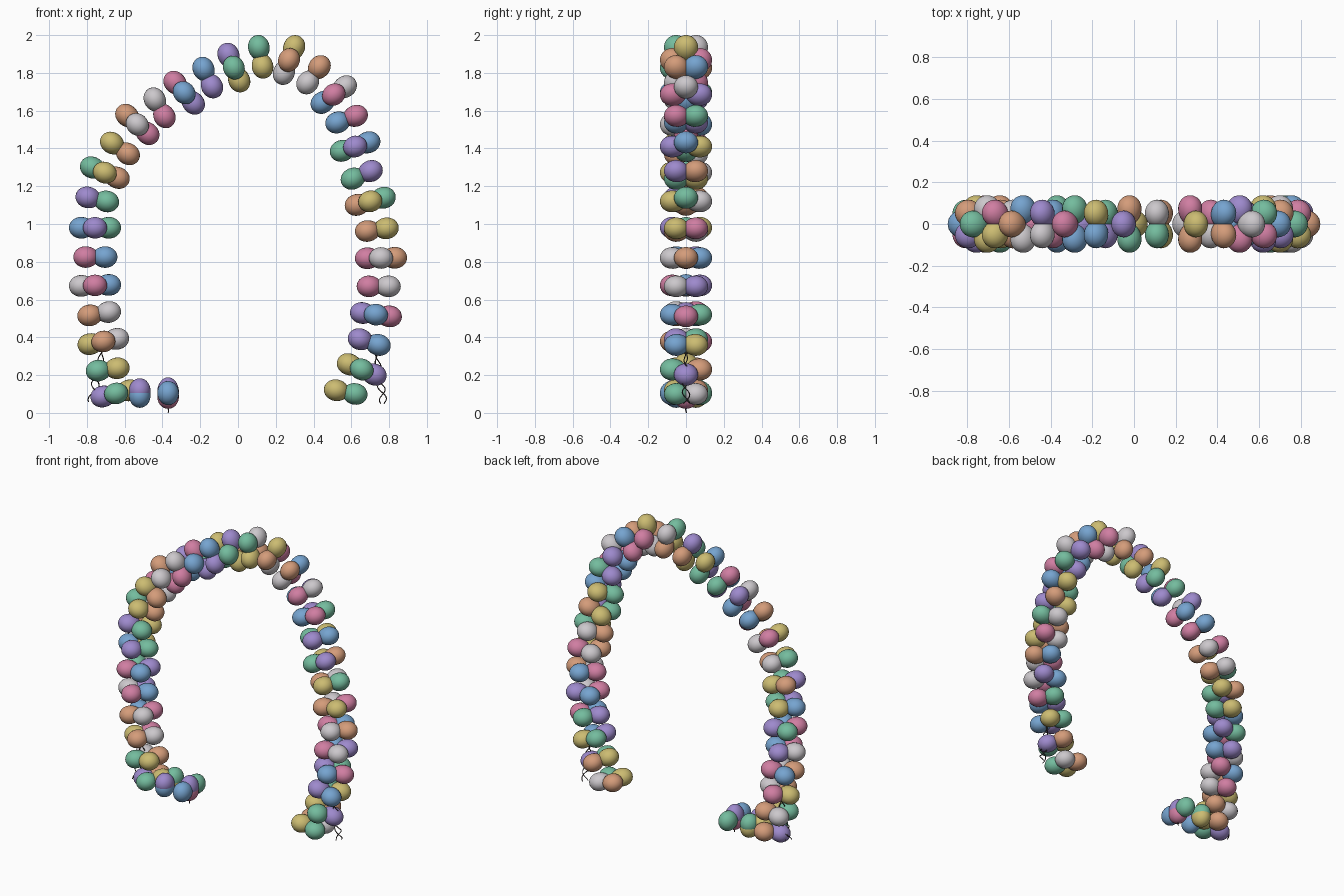
import bpy, bmesh, math
from mathutils import Vector, Matrix

if "Cube" in bpy.data.objects:
    bpy.data.objects.remove(bpy.data.objects["Cube"])


def linear(rgb):
    return [((c / 255 + 0.055) / 1.055) ** 2.4 for c in rgb] + [1]


def material(name, rgb):
    mat = bpy.data.materials.new(name)
    mat.diffuse_color = linear(rgb)
    mat.use_nodes = True
    mat.node_tree.nodes["Principled BSDF"].inputs["Base Color"].default_value = mat.diffuse_color
    return mat


# Balloon colours in the order they spiral round the arch
COLOURS = [("purple", (158, 138, 205)), ("blue", (118, 164, 208)),
           ("pink", (208, 126, 162)), ("white", (204, 200, 204)),
           ("orange", (212, 156, 122)), ("yellow", (204, 188, 114)),
           ("green", (116, 188, 158))]


def balloon_mesh(name, rgb):
    """Egg-shaped balloon: long axis +z away from the knot, x lateral, y along the arch."""
    bm = bmesh.new()
    bmesh.ops.create_uvsphere(bm, u_segments=24, v_segments=16, radius=1)
    for v in bm.verts:
        taper = 1 + 0.07 * v.co.z
        v.co = Vector((v.co.x * 0.064 * taper, v.co.y * 0.057 * taper, v.co.z * 0.07))
    for f in bm.faces:
        f.smooth = True
    mesh = bpy.data.meshes.new(name + "_balloon")
    bm.to_mesh(mesh)
    bm.free()
    mesh.materials.append(material(name, rgb))
    return mesh


balloons = [balloon_mesh(*c) for c in COLOURS]

# Clusters along the arch: x, z, outward direction in degrees
CLUSTERS = [
    (.57, .11, -11), (.655, .23, -22), (.695, .375, -17), (.73, .52, -7),
    (.745, .67, 0), (.757, .82, 1), (.735, .97, 8), (.70, 1.12, 15),
    (.655, 1.26, 23), (.62, 1.41, 18), (.575, 1.555, 20), (.507, 1.685, 35),
    (.40, 1.79, 53), (.27, 1.868, 68), (.12, 1.885, 101), (-.022, 1.828, 113),
    (-.16, 1.775, 116), (-.285, 1.695, 132), (-.415, 1.615, 120), (-.533, 1.527, 139),
    (-.625, 1.40, 146), (-.705, 1.272, 158), (-.745, 1.13, 168), (-.757, .98, 180),
    (-.755, .825, 180), (-.757, .675, 182), (-.735, .525, 190), (-.713, .378, 191),
    (-.69, .23, 187), (-.645, .103, 193), (-.52, .105, 270), (-.37, .105, 270)]

# Four balloons per cluster, each cluster turned 45 degrees from the last
side = Vector((0, 1, 0))
for i, (x, z, deg) in enumerate(CLUSTERS):
    out = Vector((math.cos(math.radians(deg)), 0, math.sin(math.radians(deg))))
    along = side.cross(out)
    squash = 0.2 if i >= 30 else 1      # the end lying on the floor is flattened
    for j in range(4):
        a = math.radians(45 + 90 * j + 45 * (i % 2))
        radial = out * math.cos(a) + side * math.sin(a)
        lateral = along.cross(radial)
        offset = (out * math.cos(a) * squash + side * math.sin(a)) * 0.068
        if squash < 1 and abs(radial.y) < 0.1:
            radial, lateral = out, along.cross(out)
        ob = bpy.data.objects.new("balloon", balloons[(i + 3 + j) % 7])
        rot = Matrix((lateral, along, radial)).transposed().to_4x4()
        ob.matrix_world = Matrix.Translation(Vector((x, 0, z)) + offset) @ rot
        bpy.context.collection.objects.link(ob)

# Loose curling cord ends at both feet
cord_mat = material("dark cord", (60, 52, 52))


def cord(top, bottom, phase, swing):
    curve = bpy.data.curves.new("cord_end", "CURVE")
    curve.dimensions = "3D"
    curve.bevel_depth = 0.003
    curve.bevel_resolution = 1
    n = 24
    spline = curve.splines.new("POLY")
    spline.points.add(n)
    for k in range(n + 1):
        t = k / n
        w = swing * math.sin(math.pi * min(t * 2, 1) / 2)
        ang = phase + t * 14
        p = Vector(top).lerp(Vector(bottom), t) + Vector((w * math.cos(ang), w * math.sin(ang), 0))
        spline.points[k].co = (*p, 1)
    curve.materials.append(cord_mat)
    bpy.context.collection.objects.link(bpy.data.objects.new("cord_end", curve))


for ph in (0, 2.4):
    cord((.73, 0, .33), (.77, 0, .05), ph, .02)
    cord((-.71, 0, .36), (-.775, 0, .06), ph, .022)
cord((-.37, 0, .10), (-.37, 0, 0), 0, .002)
